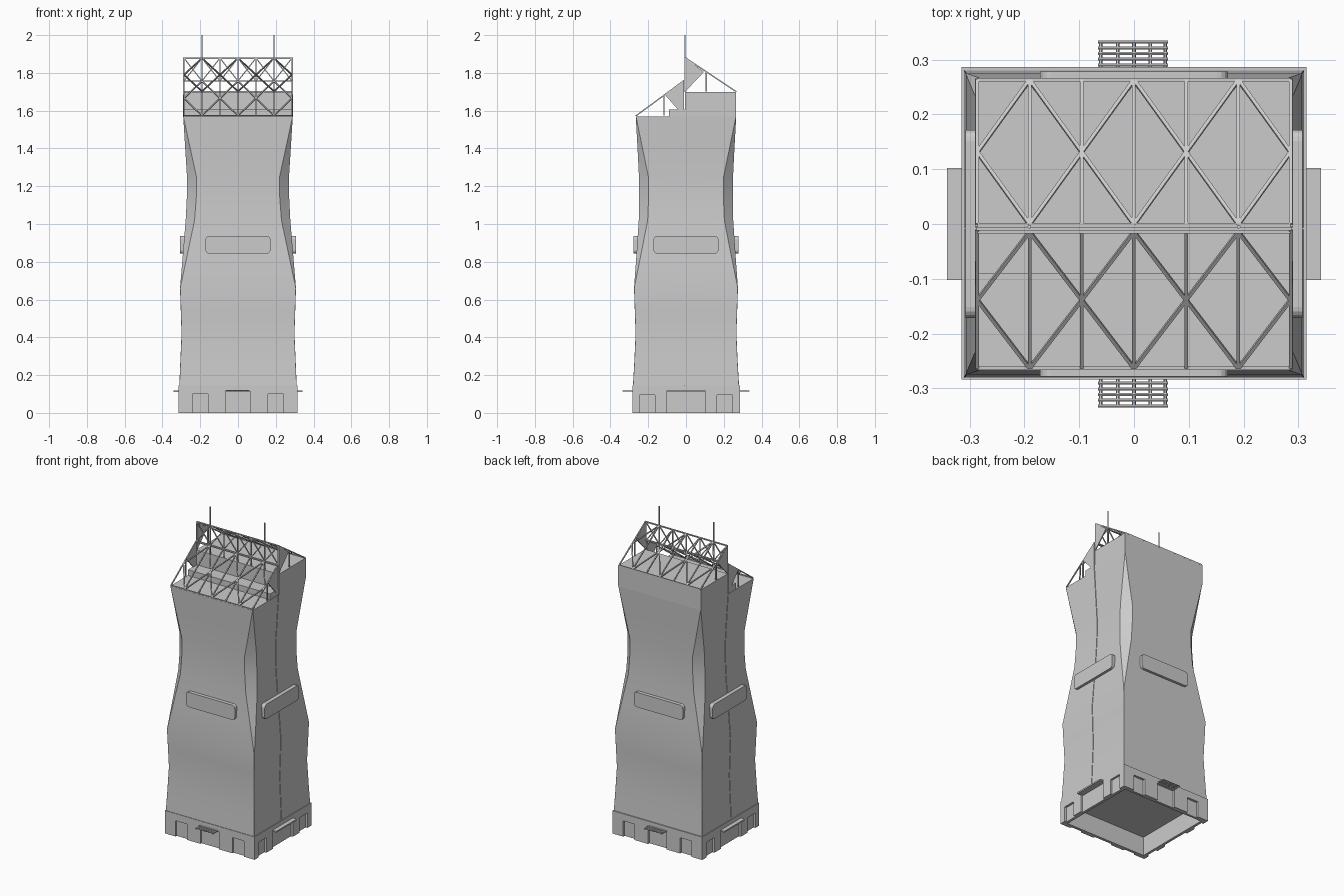
import bpy, bmesh, math
from mathutils import Vector

if "Cube" in bpy.data.objects:
    bpy.data.objects.remove(bpy.data.objects["Cube"])


def make(name, verts, faces, smooth=False):
    me = bpy.data.meshes.new(name)
    me.from_pydata([tuple(v) for v in verts], [], faces)
    bm = bmesh.new()
    bm.from_mesh(me)
    bmesh.ops.recalc_face_normals(bm, faces=bm.faces)
    bm.to_mesh(me)
    bm.free()
    ob = bpy.data.objects.new(name, me)
    bpy.context.collection.objects.link(ob)
    if smooth:
        bpy.ops.object.select_all(action='DESELECT')
        ob.select_set(True)
        bpy.context.view_layer.objects.active = ob
        bpy.ops.object.shade_smooth_by_angle(angle=math.radians(20))
    return ob


BOX_FACES = [(0, 1, 3, 2), (4, 6, 7, 5), (0, 4, 5, 1), (2, 3, 7, 6), (0, 2, 6, 4), (1, 5, 7, 3)]


def boxes(name, specs):
    """Several boxes in one object; spec = x0, x1, y0, y1, z0, z1."""
    vs, fs = [], []
    for x0, x1, y0, y1, z0, z1 in specs:
        o = len(vs)
        vs += [(x, y, z) for x in (x0, x1) for y in (y0, y1) for z in (z0, z1)]
        fs += [tuple(i + o for i in f) for f in BOX_FACES]
    return make(name, vs, fs)


def bars(name, segs, r=0.004, n=4):
    """Straight bars with n sides between pairs of points."""
    vs, fs = [], []
    for a, b in segs:
        a, b = Vector(a), Vector(b)
        d = (b - a).normalized()
        u = d.cross(Vector((1, 0, 0)) if abs(d.x) < 0.7 else Vector((0, 0, 1))).normalized()
        w = d.cross(u)
        o = len(vs)
        for p in (a, b):
            for k in range(n):
                t = 2 * math.pi * (k + 0.5) / n
                vs.append(p + (u * math.cos(t) + w * math.sin(t)) * r * 1.3)
        fs += [(o + k, o + (k + 1) % n, o + n + (k + 1) % n, o + n + k) for k in range(n)]
        fs += [tuple(range(o, o + n)), tuple(range(o + n, o + 2 * n))]
    return make(name, vs, fs)


def prism(name, outline, a, b, place):
    """Extrude a 2D outline from depth a to b; place maps (u, v, depth) to xyz."""
    n = len(outline)
    vs = [place(u, v, d) for d in (a, b) for u, v in outline]
    fs = [(k, (k + 1) % n, n + (k + 1) % n, n + k) for k in range(n)]
    return make(name, vs, fs + [tuple(range(n)), tuple(range(n, 2 * n))])


# tower body: waisted loft, corner chamfers open up around the waist, seam on the sides
SECTIONS = [(0.14, 0.311, 0.281, 0.001), (0.28, 0.305, 0.273, 0.001), (0.42, 0.299, 0.267, 0.001),
            (0.54, 0.303, 0.271, 0.001), (0.66, 0.307, 0.275, 0.001), (0.84, 0.292, 0.262, 0.024),
            (1.02, 0.277, 0.250, 0.047), (1.14, 0.271, 0.248, 0.050), (1.25, 0.270, 0.249, 0.050),
            (1.41, 0.280, 0.257, 0.025), (1.57, 0.290, 0.266, 0.001)]
SEAM = -0.008
vs, fs = [], []
for z, x, y, c in SECTIONS:
    half = [(x - c, -y), (x, -y + c), (x, SEAM - 0.002), (x - 0.006, SEAM - 0.002),
            (x - 0.006, SEAM + 0.002), (x, SEAM + 0.002), (x, y - c), (x - c, y)]
    vs += [(p, q, z) for p, q in half] + [(-p, q, z) for p, q in reversed(half)]
for i in range(len(SECTIONS) - 1):
    for k in range(16):
        a, b = i * 16 + k, i * 16 + (k + 1) % 16
        fs.append((a, b, b + 16, a + 16))
fs.append(tuple(range(len(vs) - 16, len(vs))))
make("tower_body", vs, fs, smooth=True)
boxes("back_upper_storey", [(-0.29, 0.29, -0.005, 0.266, 1.57, 1.70)])
boxes("front_roof_step", [(-0.288, 0.288, -0.09, -0.006, 1.57, 1.607)])

# base plinth, hollow below, with recessed doorways
base = boxes("base_plinth", [(-0.315, 0.315, -0.284, 0.287, 0, 0.145)])
cuts = [(-0.285, 0.285, -0.255, 0.258, -0.05, 0.12)]
for s in (-1, 1):
    for c, hw, h in ((-0.2, 0.04, 0.1), (0, 0.065, 0.112), (0.2, 0.04, 0.1)):
        ya, yb = sorted((s * 0.273, s * 0.32))
        cuts.append((c - hw, c + hw, ya, yb, -0.05, h))
    for c, hw, h in ((-0.205, 0.04, 0.095), (0, 0.1, 0.112), (0.205, 0.04, 0.095)):
        xa, xb = sorted((s * 0.302, s * 0.35))
        cuts.append((xa, xb, c - hw, c + hw, -0.05, h))
cutter = boxes("doorway_cutter", cuts)
cutter.hide_render = True
mod = base.modifiers.new("doorways", 'BOOLEAN')
mod.operation, mod.solver, mod.object = 'DIFFERENCE', 'EXACT', cutter
bpy.context.view_layer.objects.active = base
bpy.ops.object.modifier_apply(modifier=mod.name)
bpy.data.objects.remove(cutter)

# entrance canopies: slatted front and back, solid plates on the sides
for s, side in ((-1, "front"), (1, "back")):
    segs = [((x, s * 0.275, 0.115), (x, s * 0.335, 0.115)) for x in (-0.061, -0.03, 0, 0.03, 0.057)]
    segs += [((-0.066, s * y, 0.118), (0.062, s * y, 0.118)) for y in (0.290, 0.301, 0.311, 0.321, 0.332)]
    bars(side + "_canopy", segs, 0.0025, 6)
for s, side in ((-1, "left"), (1, "right")):
    xa, xb = sorted((s * 0.30, s * 0.341))
    boxes(side + "_canopy", [(xa, xb, -0.102, 0.102, 0.110, 0.119)])

# rounded sign panels on all four walls
outline = []
for cx, cz, t0 in ((0.152, 0.917, 0), (-0.152, 0.917, 90), (-0.152, 0.863, 180), (0.152, 0.863, 270)):
    for k in range(5):
        t = math.radians(t0 + k * 22.5)
        outline.append((cx + 0.02 * math.cos(t), cz + 0.02 * math.sin(t)))
for s, n in ((-1, "front"), (1, "back")):
    prism(n + "_panel", outline, s * 0.25, s * 0.278, lambda u, v, d: (u, d, v))
for s, n in ((-1, "left"), (1, "right")):
    prism(n + "_panel", outline, s * 0.28, s * 0.308, lambda u, v, d: (d, u, v))

# sloping roof trusses: rafters, chords and diamond bracing
COLS = [-0.286 + i * 0.0953 for i in range(7)]


def truss(name, eave, ridge):
    def pt(i, t):
        return (COLS[i], eave[0] + (ridge[0] - eave[0]) * t, eave[1] + (ridge[1] - eave[1]) * t)
    segs = [(pt(i, 0), pt(i, 1)) for i in range(7)]
    segs += [(pt(0, t), pt(6, t)) for t in (0, 1)]
    for i in range(6):
        m, e = (i, i + 1) if i % 2 == 0 else (i + 1, i)
        segs += [(pt(m, 0.5), pt(e, 0)), (pt(m, 0.5), pt(e, 1))]
    # posts under the outer rafters
    segs += [((COLS[i], pt(i, 0.59)[1], eave[1]), pt(i, 0.59)) for i in (0, 6)]
    bars(name, segs, 0.0035)


truss("front_roof_truss", (-0.263, 1.574), (-0.014, 1.757))
truss("back_roof_truss", (0.263, 1.702), (-0.001, 1.878))

# upright lattice along the ridge
segs = [((COLS[0], -0.004, z), (COLS[6], -0.004, z)) for z in (1.757, 1.878)]
segs += [((x, -0.004, 1.70), (x, -0.004, 1.878)) for x in COLS]
for a, b in zip(COLS, COLS[1:]):
    segs += [((a, -0.004, 1.757), (b, -0.004, 1.878)), ((b, -0.004, 1.757), (a, -0.004, 1.878))]
bars("ridge_lattice", segs, 0.003)

# triangular gable plates at both ends of the roofs
for s, n in ((-1, "left"), (1, "right")):
    prism(n + "_back_gable", [(-0.005, 1.70), (0.095, 1.805), (-0.005, 1.881)],
          s * 0.283, s * 0.290, lambda u, v, d: (d, u, v))
    prism(n + "_front_gable", [(-0.011, 1.57), (-0.011, 1.762), (-0.112, 1.685)],
          s * 0.283, s * 0.290, lambda u, v, d: (d, u, v))

# roof masts
for s, n in ((-1, "left"), (1, "right")):
    bars(n + "_mast", [((s * 0.191, -0.005, 1.70), (s * 0.191, -0.005, 2.0))], 0.0028, 8)
